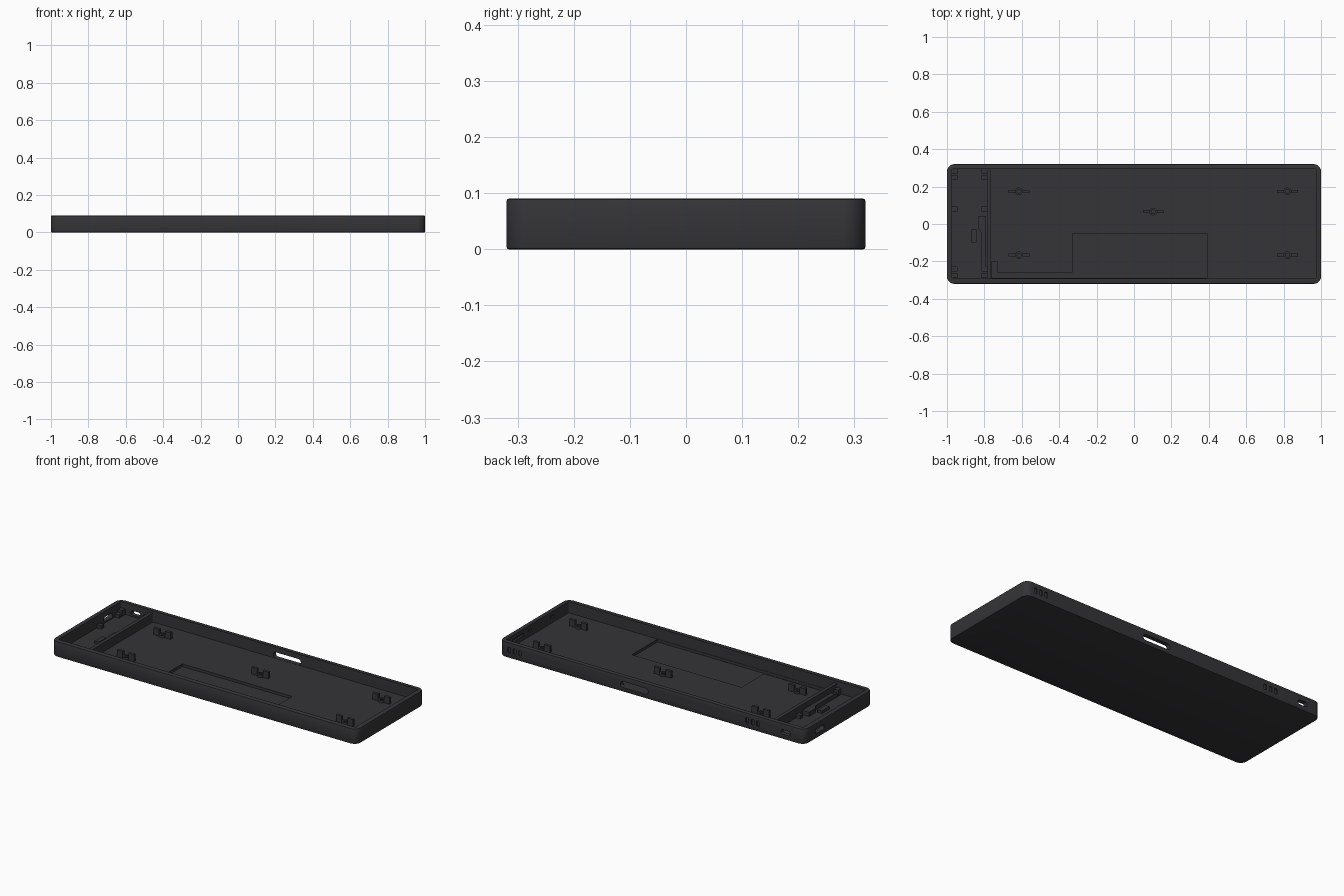
import bpy, bmesh
from mathutils import Vector

if "Cube" in bpy.data.objects:
    bpy.data.objects.remove(bpy.data.objects["Cube"])

mat = bpy.data.materials.new("dark_plastic")
mat.diffuse_color = (0.035, 0.034, 0.038, 1)
mat.use_nodes = True
mat.node_tree.nodes["Principled BSDF"].inputs["Base Color"].default_value = mat.diffuse_color


def finish(name, bm):
    me = bpy.data.meshes.new(name)
    bmesh.ops.recalc_face_normals(bm, faces=bm.faces)
    bm.to_mesh(me)
    bm.free()
    ob = bpy.data.objects.new(name, me)
    bpy.context.collection.objects.link(ob)
    me.materials.append(mat)
    return ob


def box(name, x, y, z, r=0, axis=2, rim=0, seg=6):
    """Box from (min, max) ranges; r rounds the edges along axis, rim softens the end edges."""
    bm = bmesh.new()
    bmesh.ops.create_cube(bm, size=1)
    for v in bm.verts:
        v.co = Vector([(a + b) / 2 + c * (b - a) for (a, b), c in zip((x, y, z), v.co)])
    if r:
        edges = [e for e in bm.edges
                 if abs((e.verts[0].co - e.verts[1].co).normalized()[axis]) > 0.9]
        bmesh.ops.bevel(bm, geom=edges, offset=r, segments=seg, profile=0.5, affect='EDGES')
    if rim:
        edges = [e for e in bm.edges if abs(e.verts[0].co[axis] - e.verts[1].co[axis]) < 1e-5]
        bmesh.ops.bevel(bm, geom=edges, offset=rim, segments=2, profile=0.5, affect='EDGES')
    return finish(name, bm)


def prism(name, pts, z0, z1):
    bm = bmesh.new()
    f = bm.faces.new([bm.verts.new((x, y, z0)) for x, y in pts])
    ext = bmesh.ops.extrude_face_region(bm, geom=[f])
    bmesh.ops.translate(bm, vec=(0, 0, z1 - z0),
                        verts=[g for g in ext['geom'] if isinstance(g, bmesh.types.BMVert)])
    return finish(name, bm)


def cylinder(name, x, y, z0, z1, r, back=False):
    bm = bmesh.new()
    bmesh.ops.create_cone(bm, cap_ends=True, segments=20, radius1=r, radius2=r, depth=z1 - z0)
    bmesh.ops.translate(bm, verts=bm.verts, vec=(x, y, (z0 + z1) / 2))
    return finish(name, bm)


def cut(ob, cutter):
    m = ob.modifiers.new("cut", 'BOOLEAN')
    m.operation, m.solver, m.object = 'DIFFERENCE', 'EXACT', cutter
    bpy.context.view_layer.objects.active = ob
    bpy.ops.object.modifier_apply(modifier=m.name)
    bpy.data.objects.remove(cutter)


def smooth(ob):
    bpy.ops.object.select_all(action='DESELECT')
    ob.select_set(True)
    bpy.context.view_layer.objects.active = ob
    bpy.ops.object.shade_smooth_by_angle(angle=0.6)


FLOOR = 0.024

# Tray shell with main pocket and side compartment either side of a divider
case = box("case_tray", (-1, 1), (-0.32, 0.32), (0, 0.09), r=0.04, rim=0.004, seg=8)
cut(case, box("c", (-0.973, 0.973), (-0.292, 0.295), (0.076, 0.2), r=0.012))
cut(case, box("c", (-0.765, 0.973), (-0.292, 0.295), (FLOOR, 0.2), r=0.006))
cut(case, box("c", (-0.973, -0.787), (-0.292, 0.295), (FLOOR - 0.004, 0.2), r=0.006))

# Battery recess and its cable channel
cut(case, prism("c", [(-0.763, -0.2), (-0.763, -0.29), (0.39, -0.29), (0.39, -0.05),
                      (-0.33, -0.05), (-0.33, -0.26), (-0.733, -0.26), (-0.733, -0.2)],
                0.008, 0.05))

# Openings in the back and left walls
cut(case, box("c", (0.025, 0.205), (0.28, 0.4), (0.025, 0.06), r=0.015, axis=1))
cut(case, box("c", (-0.907, -0.847), (0.28, 0.4), (0.028, 0.055), r=0.011, axis=1))
cut(case, box("c", (-1.1, -0.96), (0.135, 0.215), (0.028, 0.055), r=0.011, axis=0))

# Shallow marks on the outside of the back wall
for x in (-0.66, 0.9):
    for dx in (-0.036, 0, 0.036):
        cut(case, box("c", (x + dx - 0.009, x + dx + 0.009), (0.314, 0.4),
                      (0.03, 0.062), r=0.004, axis=1, seg=2))

# Lid catches inside the right wall
for y, h in ((0.18, 0.05), (0.07, 0.012), (-0.14, 0.012)):
    cut(case, box("c", (0.96, 0.985), (y - h, y + h), (0.05, 0.066)))
smooth(case)

# Support clips: round boss between two upright ribs
for i, (x, y) in enumerate([(-0.615, 0.175), (-0.615, -0.167), (0.82, 0.175),
                            (0.82, -0.167), (0.103, 0.066)]):
    boss = cylinder(f"clip_boss_{i}", x, y, FLOOR - 0.005, 0.038, 0.02)
    cut(boss, cylinder("c", x, y, 0.028, 0.1, 0.01))
    smooth(boss)
    for s in (-1, 1):
        a, b = sorted((x + s * 0.019, x + s * 0.056))
        box(f"clip_rib_{i}_{'left' if s < 0 else 'right'}", (a, b), (y - 0.008, y + 0.008),
            (FLOOR - 0.005, 0.064))

# Circuit board posts in the side compartment
for x in (-0.958, -0.801):
    for j, y in enumerate((0.28, 0.25, 0.08, -0.24, -0.275)):
        h = 0.055 if j in (0, 4) else 0.04
        box(f"board_post_{j}_{'left' if x < -0.9 else 'right'}", (x - 0.014, x + 0.014),
            (y - 0.013, y + 0.013), (0.015, h))

# Stepped rib and small block beside the divider
prism("board_rib", [(-0.835, 0.04), (-0.79, 0.04), (-0.79, -0.23), (-0.815, -0.23),
                    (-0.815, -0.05), (-0.835, -0.02)], 0.015, 0.045)
box("switch_block", (-0.87, -0.842), (-0.1, -0.03), (0.015, 0.035))
